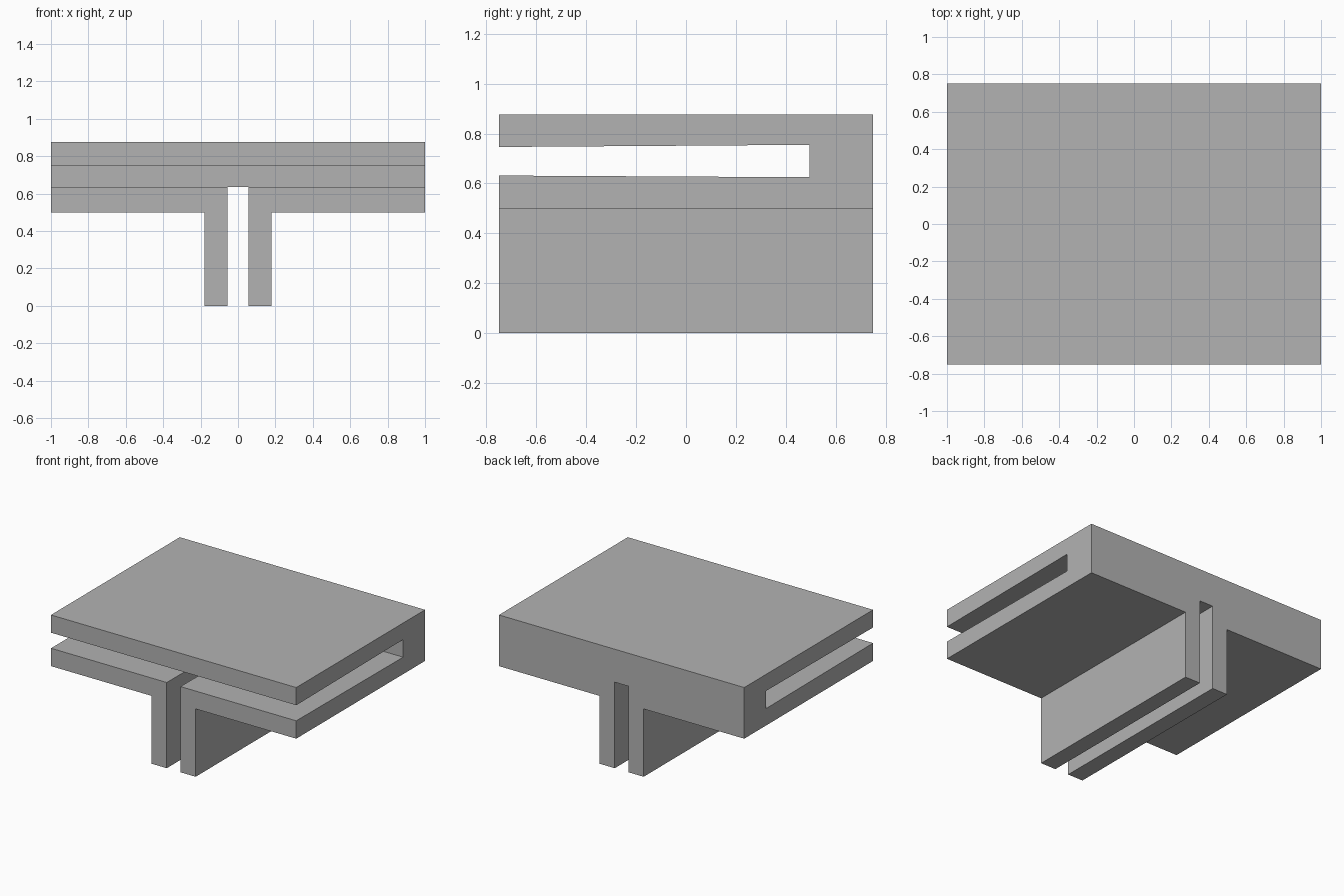
import bpy
import bmesh
from mathutils import Vector

cube = bpy.data.objects.get("Cube")
if cube:
    bpy.data.objects.remove(cube, do_unlink=True)

grey = bpy.data.materials.new("plain grey")
grey.use_nodes = True
colour = (0.45, 0.45, 0.45, 1.0)
grey.diffuse_color = colour
grey.node_tree.nodes["Principled BSDF"].inputs["Base Color"].default_value = colour


def extrude_profile(name, points, travel):
    """Closed solid made by sweeping a flat outline along a straight line."""
    bm = bmesh.new()
    face = bm.faces.new([bm.verts.new(p) for p in points])
    result = bmesh.ops.extrude_face_region(bm, geom=[face])
    moved = [v for v in result["geom"] if isinstance(v, bmesh.types.BMVert)]
    bmesh.ops.translate(bm, verts=moved, vec=Vector(travel))
    bmesh.ops.recalc_face_normals(bm, faces=bm.faces)
    mesh = bpy.data.meshes.new(name)
    bm.to_mesh(mesh)
    bm.free()
    mesh.materials.append(grey)
    obj = bpy.data.objects.new(name, mesh)
    bpy.context.collection.objects.link(obj)
    return obj


# T-shaped block with two legs and a groove between them
half_depth, top, shelf, groove = 0.75, 0.877, 0.5, 0.634
outer, inner = 0.18, 0.056
right_half = [(inner, groove), (inner, 0), (outer, 0), (outer, shelf), (1, shelf), (1, top)]
outline = right_half + [(-x, z) for x, z in reversed(right_half)]
body = extrude_profile("slotted_body", [(x, -half_depth, z) for x, z in outline],
                       (0, 2 * half_depth, 0))

# Slightly tapered slot, open at the front and both sides
slot = [(-0.8, 0.632), (0.495, 0.625), (0.495, 0.755), (-0.8, 0.746)]
cutter = extrude_profile("slot_cutter", [(-1.2, y, z) for y, z in slot], (2.4, 0, 0))
cutter.hide_render = True

cut = body.modifiers.new("slot", "BOOLEAN")
cut.operation = "DIFFERENCE"
cut.solver = "EXACT"
cut.object = cutter

# Bake the cut and drop the helper
bpy.context.view_layer.update()
evaluated = body.evaluated_get(bpy.context.evaluated_depsgraph_get())
body.data = bpy.data.meshes.new_from_object(evaluated)
body.modifiers.clear()
bpy.data.objects.remove(cutter, do_unlink=True)
